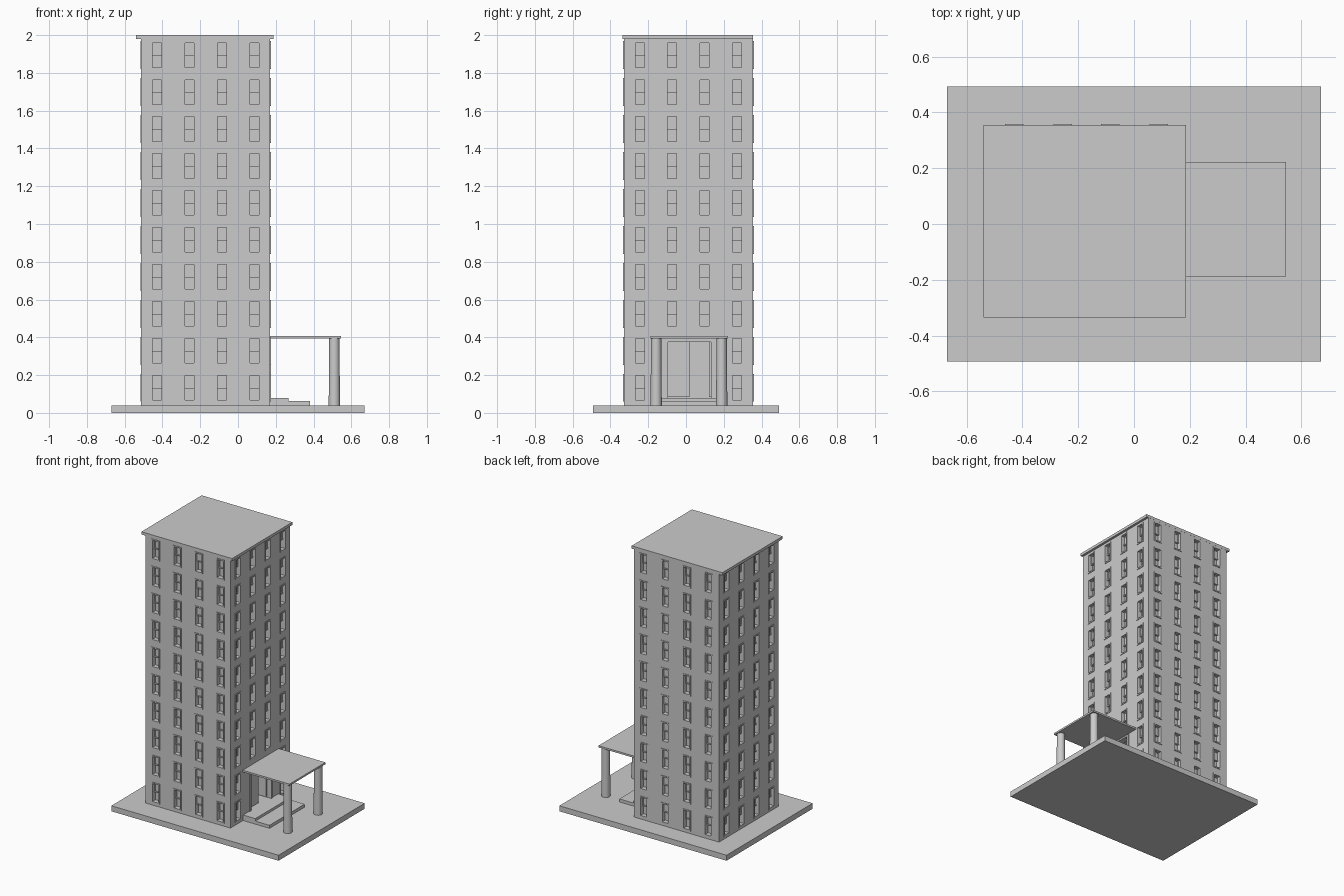
import bpy, bmesh
from mathutils import Vector

if "Cube" in bpy.data.objects:
    bpy.data.objects.remove(bpy.data.objects["Cube"])

X0, X1, Y0, Y1 = -0.513, 0.17, -0.329, 0.355
ZB, ZT = 0.04, 1.98
WW, WH = 0.066, 0.148            # window opening incl. frame
ROWS = [0.133 + 0.1957 * i for i in range(10)]
XC = [-0.429, -0.256, -0.085, 0.088]
YC = [-0.243, -0.073, 0.098, 0.269]
DOOR = (-0.112, 0.148, 0.07, 0.387)


def finish(bm, name):
    me = bpy.data.meshes.new(name)
    bm.to_mesh(me)
    bm.free()
    ob = bpy.data.objects.new(name, me)
    bpy.context.collection.objects.link(ob)
    return ob


def add_box(bm, a, b):
    lo = [min(p, q) for p, q in zip(a, b)]
    hi = [max(p, q) for p, q in zip(a, b)]
    vs = bmesh.ops.create_cube(bm, size=1)['verts']
    for v in vs:
        v.co = Vector([lo[i] if v.co[i] < 0 else hi[i] for i in range(3)])


def box(name, a, b):
    bm = bmesh.new()
    add_box(bm, a, b)
    return finish(bm, name)


# Wall frames: (u along wall, d outward, v up) -> world, with outward normal
SIDES = {
    'front': (lambda u, d, v: (u, Y0 - d, v), (0, -1, 0), XC, X0, X1),
    'back': (lambda u, d, v: (u, Y1 + d, v), (0, 1, 0), XC, X0, X1),
    'left': (lambda u, d, v: (X0 - d, u, v), (-1, 0, 0), YC, Y0, Y1),
    'right': (lambda u, d, v: (X1 + d, u, v), (1, 0, 0), YC, Y0, Y1),
}


def wall(bm, side, holes):
    f, n, _, u0, u1 = SIDES[side]
    us = sorted({u0, u1, *[h[0] for h in holes], *[h[1] for h in holes]})
    vs = sorted({ZB, ZT, *[h[2] for h in holes], *[h[3] for h in holes]})
    grid = [[bm.verts.new(f(u, 0, v)) for v in vs] for u in us]
    for i in range(len(us) - 1):
        for j in range(len(vs) - 1):
            cu, cv = (us[i] + us[i + 1]) / 2, (vs[j] + vs[j + 1]) / 2
            if any(h[0] < cu < h[1] and h[2] < cv < h[3] for h in holes):
                continue
            face = bm.faces.new((grid[i][j], grid[i + 1][j], grid[i + 1][j + 1], grid[i][j + 1]))
            face.normal_update()
            if face.normal.dot(Vector(n)) < 0:
                face.normal_flip()


def window(bm, f, h):
    u0, u1, v0, v1 = h
    t, vm = 0.009, (v0 + v1) / 2

    def b(a0, a1, d0, d1, c0, c1):
        add_box(bm, f(a0, d0, c0), f(a1, d1, c1))
    # outer frame lining the opening
    b(u0, u0 + t, -0.035, 0.004, v0, v1)
    b(u1 - t, u1, -0.035, 0.004, v0, v1)
    b(u0 + t, u1 - t, -0.035, 0.004, v0, v0 + t)
    b(u0 + t, u1 - t, -0.035, 0.004, v1 - t, v1)
    # upper and lower sash panes, rails between them
    b(u0 + t, u1 - t, -0.027, -0.022, vm, v1 - t)
    b(u0 + t, u1 - t, -0.034, -0.030, v0 + t, vm)
    b(u0 + t, u1 - t, -0.034, -0.016, vm - 0.004, vm + 0.004)
    for s in (u0 + t, u1 - t - 0.005):
        b(s, s + 0.005, -0.034, -0.018, vm, v1 - t)
    b(u0 + t, u1 - t, -0.034, -0.018, v1 - t - 0.005, v1 - t)


# Base, roof slab
box('base', (-0.67, -0.493, 0), (0.67, 0.493, ZB))
box('roof', (-0.54, -0.335, ZT), (0.187, 0.3555, 2.0))

# Tower walls and windows
walls = bmesh.new()
for side, (f, n, centres, u0, u1) in SIDES.items():
    holes = []
    for r, z in enumerate(ROWS):
        for c, u in enumerate(centres):
            if side == 'right' and r < 2 and c in (1, 2):
                continue
            holes.append((u - WW / 2, u + WW / 2, z - WH / 2, z + WH / 2))
    wins = bmesh.new()
    for h in holes:
        window(wins, f, h)
    finish(wins, side + '_windows')
    wall(walls, side, holes + ([DOOR] if side == 'right' else []))
finish(walls, 'tower_walls')

# Entrance frame, vestibule and doors
d0, d1, e0, e1 = DOOR
t = 0.016
frame = bmesh.new()
add_box(frame, (X1 - 0.04, d0, e0), (X1 + 0.006, d0 + t, e1))
add_box(frame, (X1 - 0.04, d1 - t, e0), (X1 + 0.006, d1, e1))
add_box(frame, (X1 - 0.04, d0 + t, e1 - 0.011), (X1 + 0.006, d1 - t, e1))
finish(frame, 'entrance_frame')

lobby = bmesh.new()
xb = X1 - 0.16
add_box(lobby, (xb - 0.01, d0 - 0.01, ZB), (xb, d1 + 0.01, e1 + 0.01))
add_box(lobby, (xb, d0 - 0.01, ZB), (X1 - 0.001, d0, e1))
add_box(lobby, (xb, d1, ZB), (X1 - 0.001, d1 + 0.01, e1))
add_box(lobby, (xb, d0 - 0.01, e1), (X1 - 0.001, d1 + 0.01, e1 + 0.01))
add_box(lobby, (xb, d0, ZB), (X1, d1, 0.08))
finish(lobby, 'vestibule')

mid = (d0 + d1) / 2
box('left_door', (X1 - 0.03, d0 + t, 0.085), (X1 - 0.02, mid, e1 - 0.011))
box('right_door_open', (X1 - 0.14, d1 - t - 0.01, 0.085), (X1 - 0.03, d1 - t, e1 - 0.011))

# Steps and canopy
box('upper_step', (X1, -0.185, ZB), (0.268, 0.218, 0.08))
box('lower_step', (X1, -0.185, ZB), (0.382, 0.218, 0.062))
box('canopy', (X1, -0.189, 0.393), (0.545, 0.223, 0.406))

# Canopy columns
for name, y in (('front_column', -0.158), ('back_column', 0.189)):
    bpy.ops.mesh.primitive_cone_add(vertices=32, radius1=0.030, radius2=0.027, depth=0.354,
                                    location=(0.51, y, 0.217))
    ob = bpy.context.object
    ob.name = name
    bpy.ops.object.shade_smooth_by_angle()
